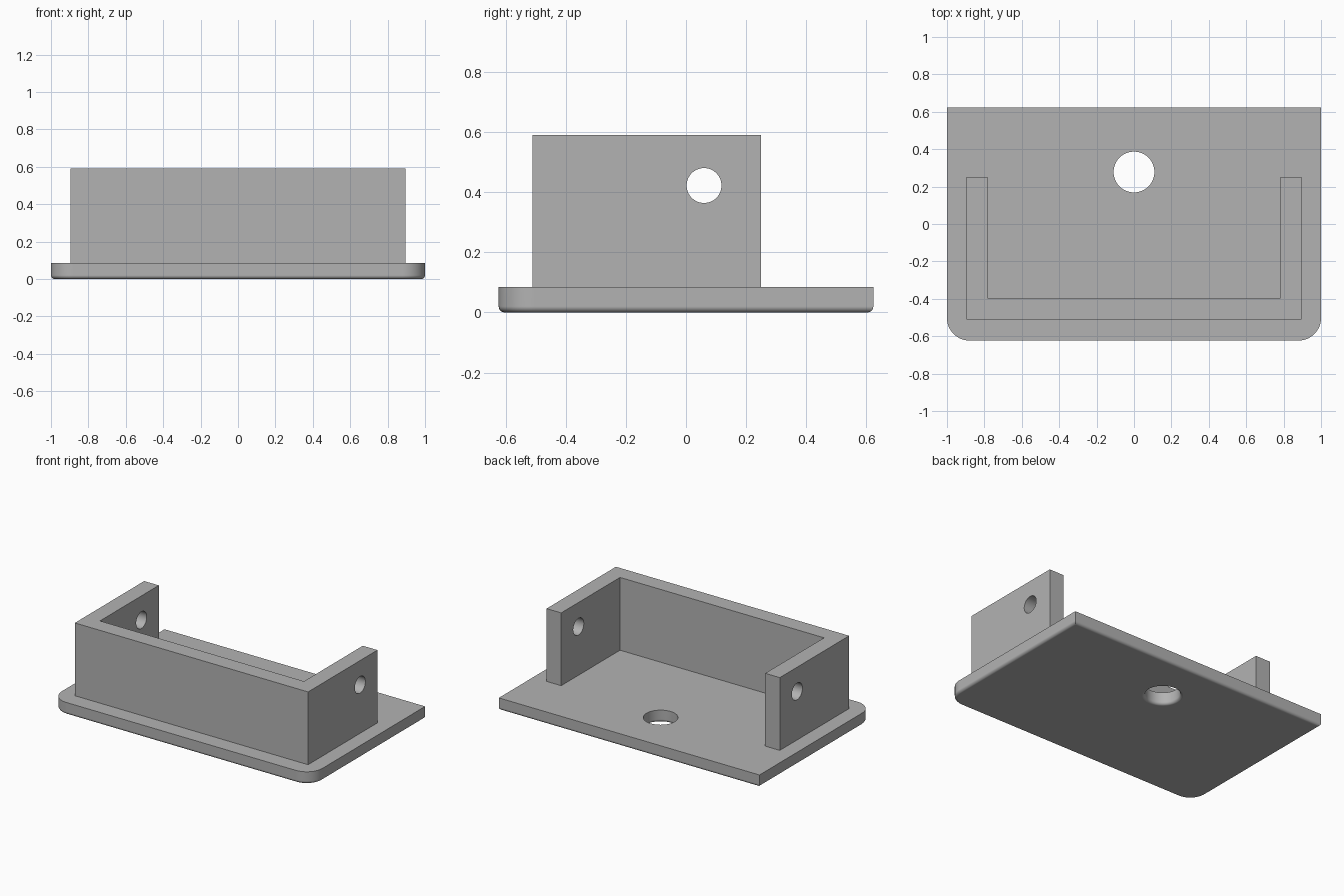
import bpy, bmesh
from math import sin, cos, pi
from mathutils import Matrix

if "Cube" in bpy.data.objects:
    bpy.data.objects.remove(bpy.data.objects["Cube"])

grey = bpy.data.materials.new("plain_grey")
grey.use_nodes = True
colour = (0.45, 0.45, 0.45, 1)
grey.diffuse_color = colour
grey.node_tree.nodes["Principled BSDF"].inputs["Base Color"].default_value = colour


def finish(bm, name):
    bmesh.ops.recalc_face_normals(bm, faces=bm.faces)
    mesh = bpy.data.meshes.new(name)
    bm.to_mesh(mesh)
    bm.free()
    mesh.materials.append(grey)
    obj = bpy.data.objects.new(name, mesh)
    bpy.context.collection.objects.link(obj)
    return obj


def extrude(outline, z0, z1):
    bm = bmesh.new()
    face = bm.faces.new([bm.verts.new((x, y, z0)) for x, y in outline])
    top = bmesh.ops.extrude_face_region(bm, geom=[face], use_keep_orig=True)["geom"]
    for v in top:
        if isinstance(v, bmesh.types.BMVert):
            v.co.z = z1
    return bm


def lathe(profile, name, matrix, sides=64):
    """Closed round cutter from (radius, height) pairs."""
    bm = bmesh.new()
    rings = [[bm.verts.new((r * cos(2 * pi * i / sides), r * sin(2 * pi * i / sides), z))
              for i in range(sides)] for r, z in profile]
    for a, b in zip(rings, rings[1:]):
        for i in range(sides):
            j = (i + 1) % sides
            bm.faces.new((a[i], a[j], b[j], b[i]))
    bm.faces.new(rings[0])
    bm.faces.new(rings[-1])
    bm.transform(matrix)
    obj = finish(bm, name)
    obj.hide_render = True
    return obj


def cut(obj, cutter):
    mod = obj.modifiers.new("hole", 'BOOLEAN')
    mod.operation = 'DIFFERENCE'
    mod.solver = 'EXACT'
    mod.object = cutter
    bpy.ops.object.select_all(action='DESELECT')
    obj.select_set(True)
    bpy.context.view_layer.objects.active = obj
    bpy.ops.object.modifier_apply(modifier=mod.name)
    bpy.data.objects.remove(cutter)


def smooth(obj):
    bpy.ops.object.select_all(action='DESELECT')
    obj.select_set(True)
    bpy.context.view_layer.objects.active = obj
    bpy.ops.object.shade_smooth_by_angle(angle=pi / 6)
    mod = obj.modifiers.new("even_shading", 'WEIGHTED_NORMAL')
    mod.keep_sharp = True


# Base plate: rounded front corners, softened lower rim
back, front, thick, corner, soft = 0.623, -0.623, 0.085, 0.12, 0.02
steps = 16
arc = [(1 - corner + corner * sin(pi / 2 * i / steps),
        front + corner - corner * cos(pi / 2 * i / steps)) for i in range(steps + 1)]
outline = arc + [(1, back), (-1, back)] + [(-x, y) for x, y in reversed(arc)]
bm = extrude(outline, 0, thick)
rim = [e for e in bm.edges if all(v.co.z < 0.001 for v in e.verts)]
bmesh.ops.bevel(bm, geom=rim, offset=soft, segments=6, profile=0.5, affect='EDGES')
base = finish(bm, "base_plate")

# Base hole, flared at the underside
radius = 0.109
flare = [(radius + soft, -0.05)]
for i in range(6, -1, -1):
    a = pi / 2 * i / 6
    flare.append((radius + soft - soft * cos(a), soft - soft * sin(a)))
flare.append((radius, 0.2))
cut(base, lathe(flare, "base_hole_cutter", Matrix.Translation((0, 0.278, 0))))
smooth(base)

# U-shaped wall with a cross hole through both arms
half = [(0.895, -0.51), (0.895, 0.25), (0.783, 0.25), (0.783, -0.395)]
walls = finish(extrude(half + [(-x, y) for x, y in reversed(half)], thick, 0.59), "u_shaped_wall")
across = Matrix.Translation((0, 0.06, 0.422)) @ Matrix.Rotation(pi / 2, 4, 'Y')
cut(walls, lathe([(0.058, -1.2), (0.058, 1.2)], "arm_hole_cutter", across))
smooth(walls)
